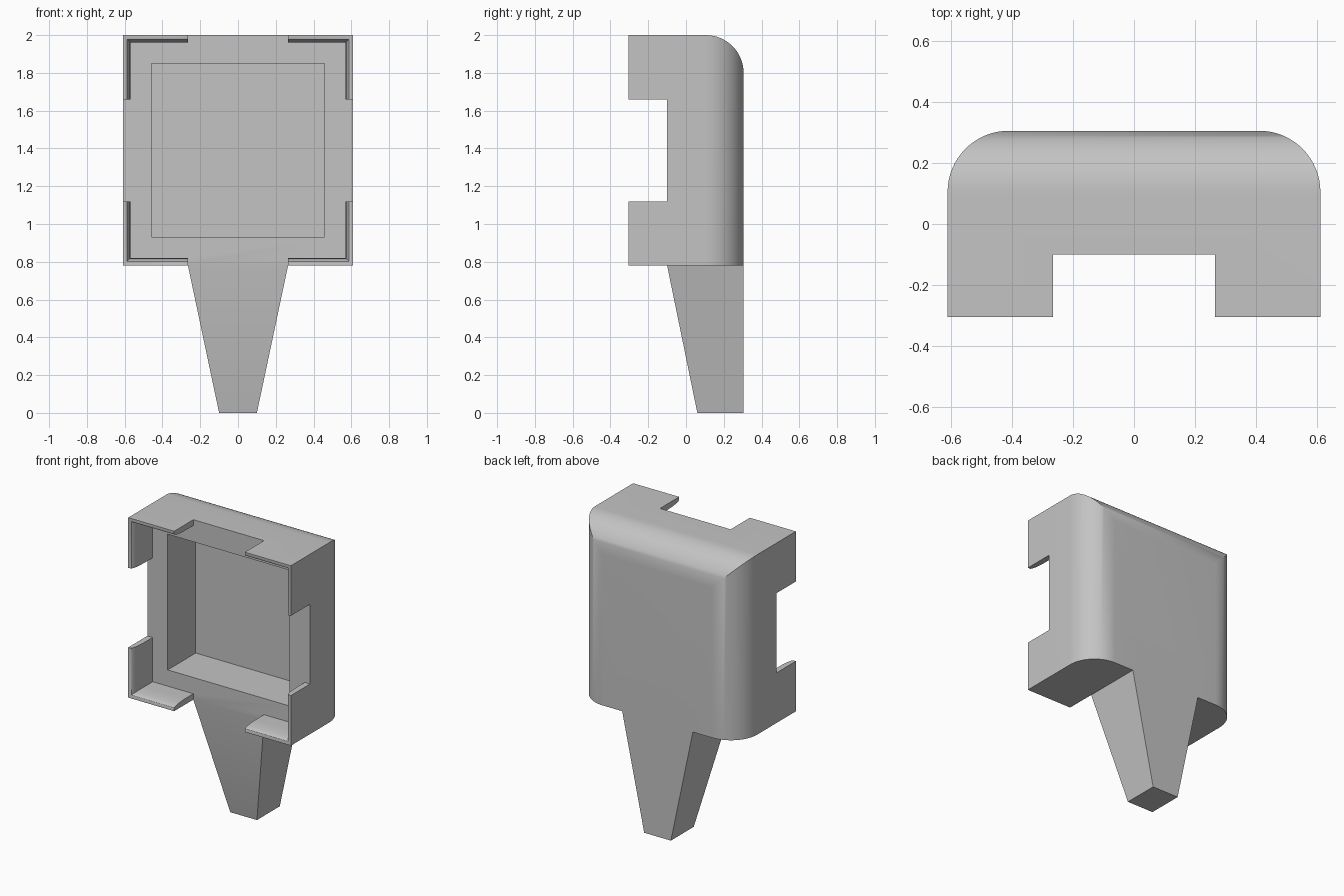
import bpy, bmesh
from math import sin, cos, pi, radians

cube = bpy.data.objects.get("Cube")
if cube:
    bpy.data.objects.remove(cube, do_unlink=True)

mat = bpy.data.materials.new("plain_grey")
mat.use_nodes = True
COLOUR = (0.55, 0.55, 0.55, 1)
mat.diffuse_color = COLOUR
mat.node_tree.nodes["Principled BSDF"].inputs["Base Color"].default_value = COLOUR

HALF, BACK, BOTTOM, TOP = 0.61, 0.305, 0.78, 2.0
FLOOR, RADIUS = -0.1, 0.2
SLOT, SLOT_LOW, SLOT_HIGH = 0.265, 1.12, 1.66


def loft(name, rings):
    """Closed solid through a list of four-cornered rings."""
    bm = bmesh.new()
    loops = [[bm.verts.new(p) for p in ring] for ring in rings]
    for a, b in zip(loops, loops[1:]):
        for i in range(4):
            j = (i + 1) % 4
            bm.faces.new((a[i], a[j], b[j], b[i]))
    bm.faces.new(loops[0])
    bm.faces.new(loops[-1][::-1])
    bmesh.ops.recalc_face_normals(bm, faces=bm.faces)
    mesh = bpy.data.meshes.new(name)
    bm.to_mesh(mesh)
    bm.free()
    mesh.materials.append(mat)
    obj = bpy.data.objects.new(name, mesh)
    bpy.context.collection.objects.link(obj)
    return obj


def upright(x, low, high, y):
    return [(-x, y, low), (x, y, low), (x, y, high), (-x, y, high)]


def flat(x, front, back, z):
    return [(-x, front, z), (x, front, z), (x, back, z), (-x, back, z)]


def combine(target, other, operation):
    mod = target.modifiers.new(operation.lower(), 'BOOLEAN')
    mod.operation, mod.solver, mod.object = operation, 'EXACT', other
    bpy.context.view_layer.objects.active = target
    bpy.ops.object.modifier_apply(modifier=mod.name)
    bpy.data.objects.remove(other, do_unlink=True)


# Housing: square front, rounded along the back sides and back top
rings = [upright(HALF, BOTTOM, TOP, -BACK)]
STEPS = 16
for i in range(STEPS + 1):
    a = pi / 2 * i / STEPS
    inset = RADIUS * (1 - cos(a))
    rings.append(upright(HALF - inset, BOTTOM, TOP - inset,
                         BACK - RADIUS + RADIUS * sin(a)))
housing = loft("housing", rings)

# Tapered stake, flush with the back
stake = loft("stake", [flat(0.1, 0.06, BACK, 0),
                       flat(SLOT, FLOOR, BACK, BOTTOM)])
combine(housing, stake, 'UNION')

# Shallow front recess, leaving walls that thin out at the rim
rings = [upright(HALF - 0.018, BOTTOM + 0.018, TOP - 0.018, -0.5)]
for i in range(9):
    a = pi / 2 * i / 8
    wall = 0.018 + 0.022 * sin(a)
    rings.append(upright(HALF - wall, BOTTOM + wall, TOP - wall,
                         -BACK + 0.12 * (1 - cos(a))))
rings.append(upright(HALF - 0.04, BOTTOM + 0.04, TOP - 0.04, FLOOR))
combine(housing, loft("recess_cutter", rings), 'DIFFERENCE')

# Slots through the walls, then the deep square pocket
for name, x, low, high, front, back in (
        ("upright_slot_cutter", SLOT, BOTTOM - 0.1, TOP + 0.1, -0.5, FLOOR),
        ("cross_slot_cutter", HALF + 0.1, SLOT_LOW, SLOT_HIGH, -0.5, FLOOR),
        ("pocket_cutter", 0.457, 0.93, 1.85, -0.4, 0.2)):
    cutter = loft(name, [upright(x, low, high, front),
                         upright(x, low, high, back)])
    combine(housing, cutter, 'DIFFERENCE')

# Tidy the flat faces and smooth the rounded ones
bm = bmesh.new()
bm.from_mesh(housing.data)
bmesh.ops.remove_doubles(bm, verts=bm.verts, dist=0.0001)
bmesh.ops.dissolve_limit(bm, angle_limit=radians(0.5),
                         verts=bm.verts, edges=bm.edges)
bm.to_mesh(housing.data)
bm.free()
housing.name = "housing_with_stake"
bpy.ops.object.select_all(action='DESELECT')
housing.select_set(True)
bpy.context.view_layer.objects.active = housing
bpy.ops.object.shade_smooth_by_angle(angle=radians(30))
